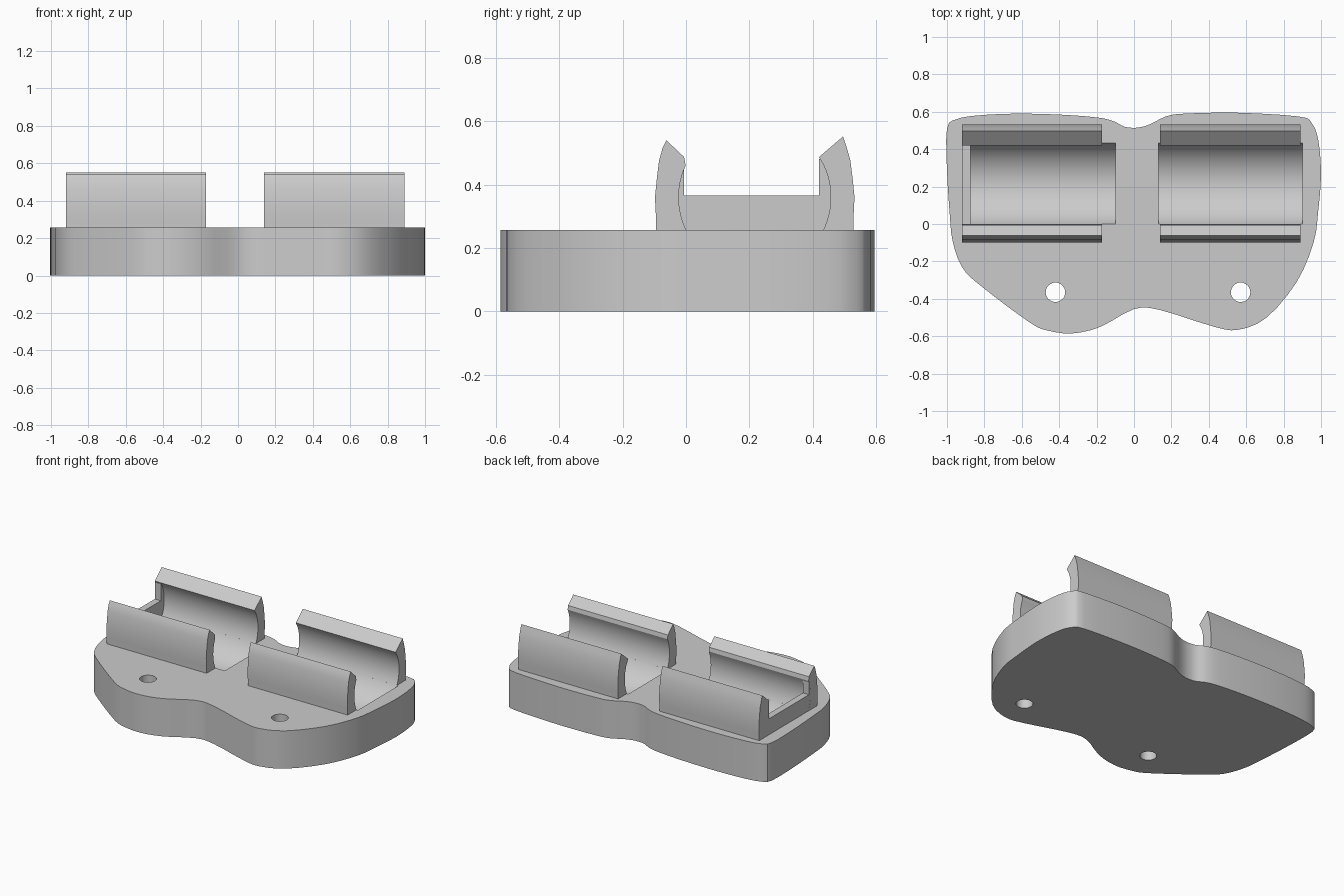
import bpy
import bmesh
import math
from mathutils import Vector

cube = bpy.data.objects.get("Cube")
if cube:
    bpy.data.objects.remove(cube, do_unlink=True)

# One grey plastic
grey = bpy.data.materials.new("grey_plastic")
grey.use_nodes = True
colour = (0.6, 0.6, 0.6, 1)
grey.diffuse_color = colour
grey.node_tree.nodes["Principled BSDF"].inputs["Base Color"].default_value = colour

PLATE_TOP = 0.257
AXIS_Y, AXIS_Z, RADIUS = 0.217, 0.36, 0.24   # axis of the round cradle


def prism(name, profile, axis, start, end):
    """Extrude a closed 2D profile along x (profile is y, z) or z (profile is x, y)."""
    bm = bmesh.new()
    place = (lambda a, b: (start, a, b)) if axis == "x" else (lambda a, b: (a, b, start))
    face = bm.faces.new([bm.verts.new(place(a, b)) for a, b in profile])
    moved = bmesh.ops.extrude_face_region(bm, geom=[face])["geom"]
    step = Vector((end - start, 0, 0) if axis == "x" else (0, 0, end - start))
    bmesh.ops.translate(bm, vec=step, verts=[v for v in moved if isinstance(v, bmesh.types.BMVert)])
    bmesh.ops.recalc_face_normals(bm, faces=bm.faces)
    mesh = bpy.data.meshes.new(name)
    bm.to_mesh(mesh)
    bm.free()
    mesh.materials.append(grey)
    obj = bpy.data.objects.new(name, mesh)
    bpy.context.collection.objects.link(obj)
    return obj


def activate(obj):
    bpy.ops.object.select_all(action="DESELECT")
    obj.select_set(True)
    bpy.context.view_layer.objects.active = obj


def smooth(obj):
    activate(obj)
    bpy.ops.object.shade_smooth_by_angle(angle=math.radians(28))


def cut(obj, cutter):
    activate(obj)
    mod = obj.modifiers.new("cut", "BOOLEAN")
    mod.operation, mod.solver, mod.object = "DIFFERENCE", "EXACT", cutter
    bpy.ops.object.modifier_apply(modifier=mod.name)
    bpy.data.objects.remove(cutter, do_unlink=True)


def circle(cx, cy, radius, count):
    turns = [math.tau * i / count for i in range(count)]
    return [(cx + radius * math.cos(t), cy + radius * math.sin(t)) for t in turns]


def spline(points, steps):
    """Closed smooth curve through the points."""
    pts = [Vector(p) for p in points]
    n, out = len(pts), []
    for i in range(n):
        a, b, c, d = (pts[(i + k) % n] for k in (-1, 0, 1, 2))
        for s in range(steps):
            t = s / steps
            p = b + (c - a) * t / 2 + (a - b * 2.5 + c * 2 - d / 2) * t**2 \
                + (b * 1.5 - c * 1.5 + (d - a) / 2) * t**3
            out.append(tuple(p))
    return out


# Plate with a waisted outline
outline = [
    (-1, .51), (-.95, .56), (-.84, .58), (-.64, .59), (-.4, .585), (-.2, .57),
    (-.11, .55), (-.05, .52), (.02, .515), (.09, .535), (.17, .575), (.27, .59),
    (.55, .595), (.88, .575), (.95, .54), (.985, .45), (1, .27), (.985, .07),
    (.96, -.1), (.87, -.31), (.71, -.5), (.56, -.565), (.43, -.55), (.14, -.46),
    (0, -.455), (-.18, -.55), (-.33, -.585), (-.46, -.57), (-.56, -.525),
    (-.82, -.33), (-.92, -.23), (-.97, -.09), (-.985, .05), (-1, .29),
]
plate = prism("base_plate", spline(outline, 3), "z", 0, PLATE_TOP)

# Screw holes and round troughs
for x in (-.42, .57):
    cut(plate, prism("hole_cutter", circle(x, -.365, .052, 32), "z", -.1, .5))
for start, end in ((-.874, -.1), (.13, .9)):
    cut(plate, prism("trough_cutter", circle(AXIS_Y, AXIS_Z, RADIUS, 64), "x", start, end))
smooth(plate)


def jaw(name, side, lip, tip, start, end):
    """Springy clip wall: round inside, bulged outside, sloped lip on top."""
    low = math.asin((PLATE_TOP - .005 - AXIS_Z) / RADIUS)
    high = math.asin(.1 / RADIUS)
    angles = [low + (high - low) * i / 12 for i in range(13)]
    inner = [(RADIUS * math.cos(a), AXIS_Z + RADIUS * math.sin(a)) for a in angles]
    outer = [(lip, .487), (.279, tip), (.291, .515), (.302, .476),
             (.309, .42), (.315, .36), (.312, .3), (.311, PLATE_TOP - .005)]
    profile = [(AXIS_Y + side * d, z) for d, z in inner + outer]
    smooth(prism(name, profile, "x", start, end))


# Two clips, each with a front and a back jaw
for label, start, end in (("right", -.92, -.17), ("left", .14, .89)):
    jaw(label + "_clip_front_jaw", -1, .223, .54, start, end)
    jaw(label + "_clip_back_jaw", 1, .203, .552, start, end)

# End stop closing the outer end of the right clip
stop = [(-.06, .25), (.49, .25), (.49, .48), (.42, .48), (.42, .365),
        (-.006, .365), (-.006, .48), (-.06, .48)]
prism("right_clip_end_stop", stop, "x", -.9195, -.874)
